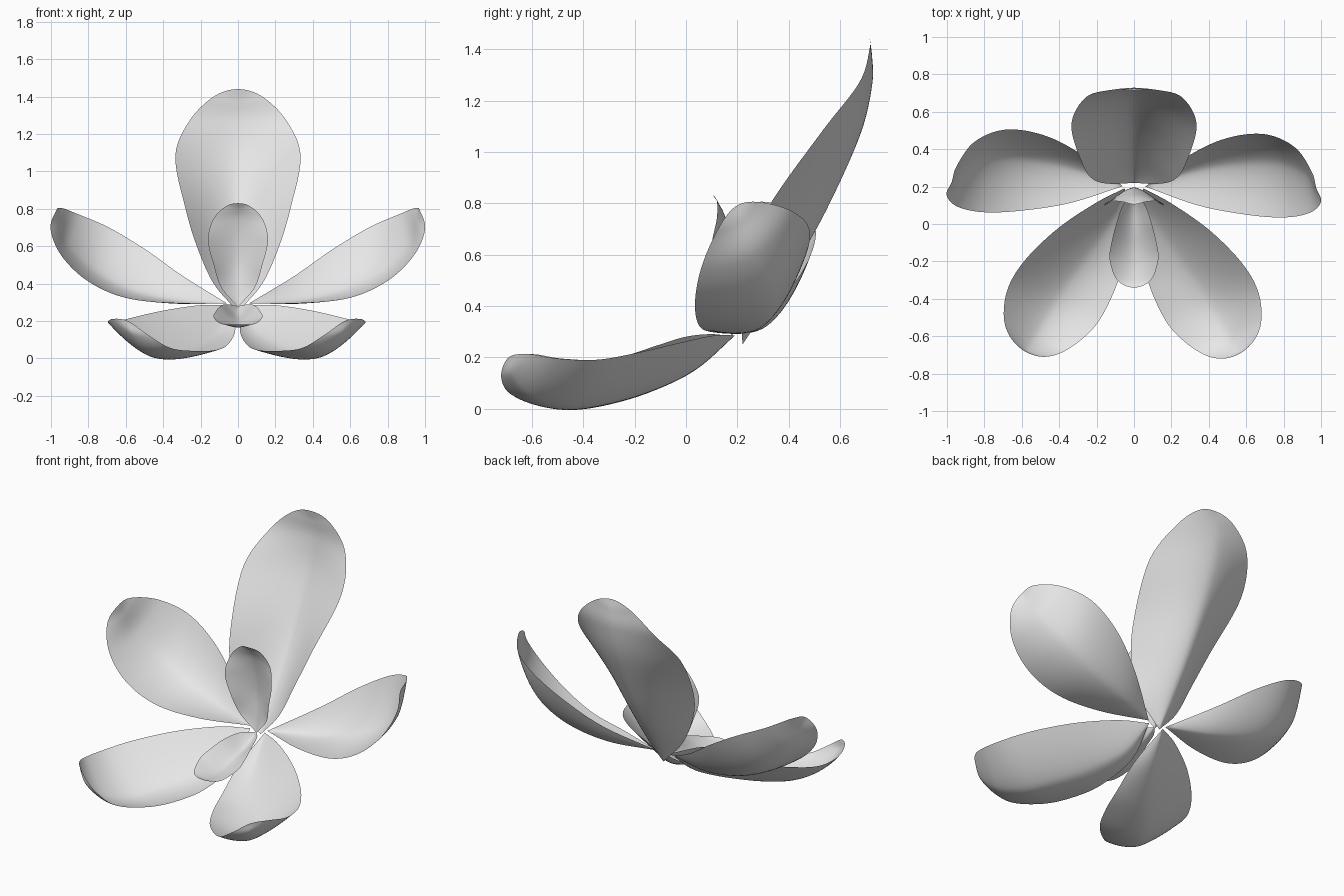
import bpy, bmesh, math
from mathutils import Vector, Matrix

cube = bpy.data.objects.get("Cube")
if cube:
    bpy.data.objects.remove(cube)

mat = bpy.data.materials.new("petal grey")
mat.use_nodes = True
GREY = (0.8, 0.8, 0.8, 1)
mat.diffuse_color = GREY
mat.node_tree.nodes["Principled BSDF"].inputs["Base Color"].default_value = GREY

ROWS, COLS = 48, 24


def spline(points, after, s):
    """Smooth curve through the points; 'after' steers the way it ends."""
    pts = [points[0] * 2 - points[1]] + points + [after]
    f = s * (len(points) - 1)
    i = min(int(f), len(points) - 2)
    t = f - i
    a, b, c, d = pts[i:i + 4]
    return (b * 2 + (c - a) * t + (a * 2 - b * 5 + c * 4 - d) * t ** 2
            + (b * 3 - a - c * 3 + d) * t ** 3) / 2


def petal(name, left, mid, right, swing=None):
    """Cupped sheet between two edge rails, sagging to a soft middle fold."""
    rails = [[Vector(p) for p in r] for r in (left, mid, right)]
    lf, md, rt = rails
    ends = (rt[-2], md[-1] * 2 - md[-2], lf[-2])
    bm = bmesh.new()
    grid = []
    for i in range(ROWS + 1):
        s = 1 - (1 - i / ROWS) ** 1.4          # closer rows toward the tip
        l, m, r = (spline(p, e, s) for p, e in zip(rails, ends))
        row = []
        for j in range(COLS + 1):
            u = 2 * j / COLS - 1
            fold = abs(u) ** 1.6
            row.append(bm.verts.new(m.lerp((l + r) / 2, fold) + (r - l) * u / 2))
        grid.append(row)
    for a, b in zip(grid, grid[1:]):
        for j in range(COLS):
            bm.faces.new((a[j], a[j + 1], b[j + 1], b[j]))
    bmesh.ops.remove_doubles(bm, verts=bm.verts, dist=0.0003)
    if swing is not None:
        # mirrored petal, swung very slightly round the flower's heart
        bmesh.ops.scale(bm, vec=(-1, 1, 1), verts=bm.verts)
        bmesh.ops.reverse_faces(bm, faces=bm.faces)
        bmesh.ops.rotate(bm, cent=(0, 0.2, 0), verts=bm.verts,
                         matrix=Matrix.Rotation(math.radians(swing), 3, 'Z'))
    for f in bm.faces:
        f.smooth = True
    mesh = bpy.data.meshes.new(name)
    bm.to_mesh(mesh)
    bm.free()
    mesh.materials.append(mat)
    obj = bpy.data.objects.new(name, mesh)
    bpy.context.collection.objects.link(obj)


def centre_petal(name, base, edge, spine, tip):
    """Petal that is symmetric about the middle plane."""
    right = [base] + edge + [tip]
    left = [(-x, y, z) for x, y, z in right]
    petal(name, left, [base] + [(0, y, z) for y, z in spine] + [tip], right)


def petal_pair(name, swing, base, front, mid, back, tip):
    rails = [[base] + r + [tip] for r in (front, mid, back)]
    petal("left_" + name, *rails)
    petal("right_" + name, *rails, swing=swing)


# Tall petal at the back
centre_petal("back_petal", (0, 0.22, 0.25),
             [(0.13, 0.215, 0.4), (0.22, 0.24, 0.6), (0.28, 0.33, 0.8),
              (0.335, 0.53, 1.08), (0.26, 0.675, 1.27), (0.13, 0.715, 1.4)],
             [(0.32, 0.4), (0.45, 0.6), (0.56, 0.8),
              (0.68, 1.07), (0.725, 1.26), (0.725, 1.37)],
             (0, 0.715, 1.44))

# Small upright hood in the middle
centre_petal("hood", (0, 0.18, 0.275),
             [(0.09, 0.15, 0.38), (0.13, 0.115, 0.5), (0.16, 0.1, 0.63),
              (0.135, 0.12, 0.74), (0.07, 0.12, 0.81)],
             [(0.19, 0.38), (0.195, 0.5), (0.18, 0.63),
              (0.155, 0.74), (0.13, 0.795)],
             (0, 0.105, 0.83))

# Small lip reaching forward
centre_petal("lip", (0, 0.18, 0.28),
             [(0.06, 0.1, 0.29), (0.095, 0, 0.28), (0.12, -0.1, 0.25),
              (0.13, -0.19, 0.22), (0.09, -0.3, 0.185)],
             [(0.08, 0.23), (-0.03, 0.2), (-0.13, 0.175),
              (-0.22, 0.165), (-0.3, 0.17)],
             (0, -0.34, 0.182))

# Wide side petals
petal_pair("side_petal", -2, (0.06, 0.2, 0.295),
           [(0.34, 0.1, 0.298), (0.6, 0.05, 0.325), (0.8, 0.035, 0.415),
            (0.94, 0.06, 0.55), (1, 0.12, 0.69)],
           [(0.34, 0.285, 0.31), (0.59, 0.325, 0.37), (0.775, 0.325, 0.47),
            (0.91, 0.27, 0.6), (0.96, 0.215, 0.72)],
           [(0.3, 0.37, 0.44), (0.5, 0.46, 0.58), (0.7, 0.48, 0.7),
            (0.86, 0.41, 0.77), (0.95, 0.28, 0.805)],
           (0.975, 0.19, 0.785))

# Drooping front petals with upturned ends
petal_pair("front_petal", -1.2, (0.05, 0.19, 0.285),
           [(0.01, 0, 0.155), (0.05, -0.22, 0.07), (0.11, -0.4, 0.045),
            (0.2, -0.56, 0.04), (0.34, -0.68, 0.055), (0.46, -0.72, 0.125)],
           [(0.1, 0.04, 0.155), (0.215, -0.14, 0.07), (0.35, -0.33, 0.015),
            (0.43, -0.47, 0.003), (0.505, -0.6, 0.045), (0.555, -0.68, 0.13)],
           [(0.2, 0.11, 0.285), (0.4, -0.03, 0.255), (0.57, -0.2, 0.215),
            (0.66, -0.35, 0.19), (0.682, -0.5, 0.195), (0.65, -0.61, 0.212)],
           (0.57, -0.69, 0.2))
